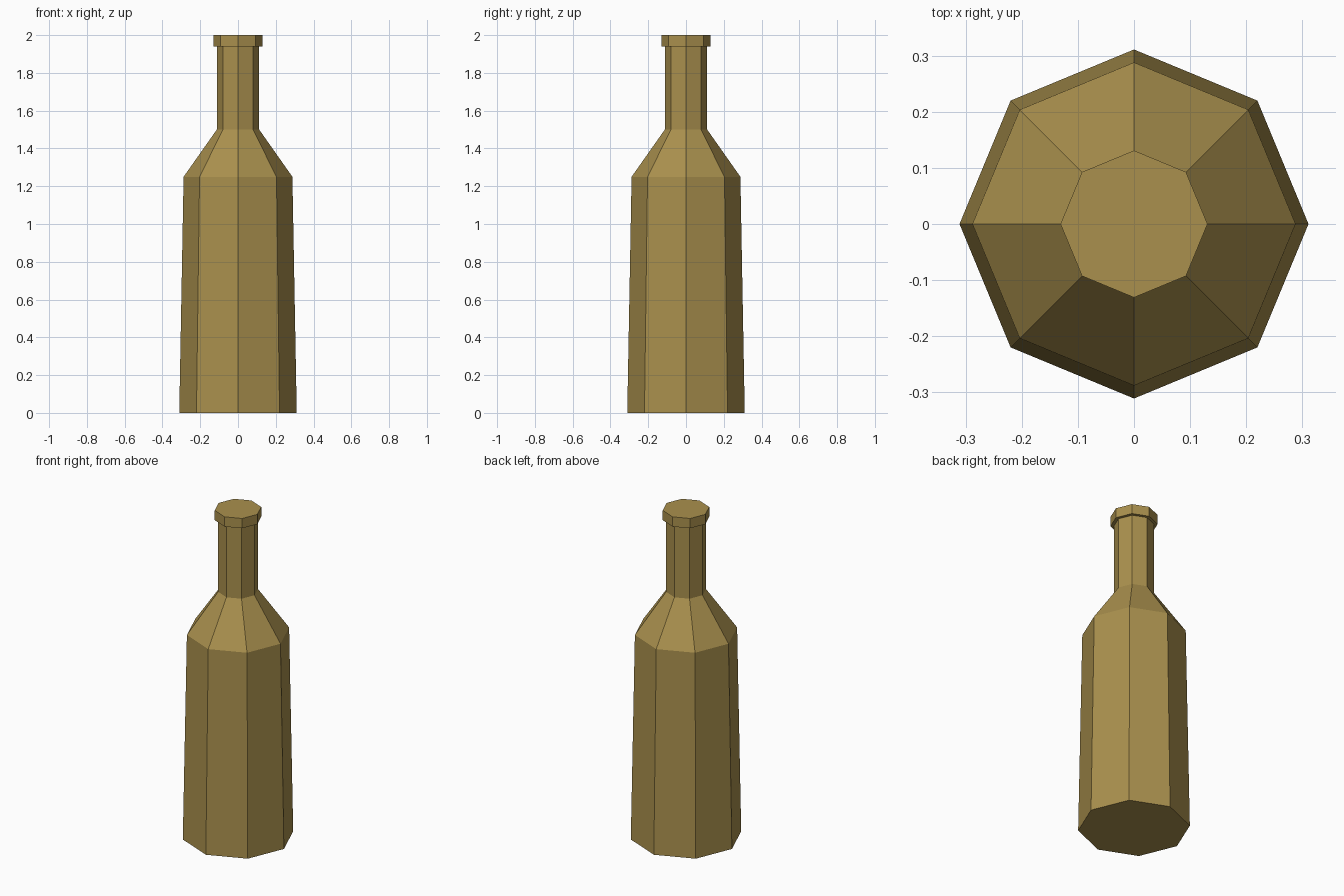
import bpy, bmesh
from math import cos, sin, pi

if "Cube" in bpy.data.objects:
    bpy.data.objects.remove(bpy.data.objects["Cube"])

SIDES = 8
# (radius, height) profile: body, shoulder, neck, lip
PROFILE = [(0.311, 0.0), (0.288, 1.25), (0.112, 1.5),
           (0.112, 1.94), (0.131, 1.94), (0.131, 2.0)]

# Lathe the profile into eight flat sides, corners on the axes
bm = bmesh.new()
rings = [[bm.verts.new((r * cos(2 * pi * i / SIDES), r * sin(2 * pi * i / SIDES), z))
          for i in range(SIDES)] for r, z in PROFILE]
for low, high in zip(rings, rings[1:]):
    for i in range(SIDES):
        j = (i + 1) % SIDES
        bm.faces.new((low[i], low[j], high[j], high[i]))

# Closed base and top
bm.faces.new(rings[0][::-1])
bm.faces.new(rings[-1])

mesh = bpy.data.meshes.new("bottle")
bm.to_mesh(mesh)
bm.free()
bottle = bpy.data.objects.new("bottle", mesh)
bpy.context.collection.objects.link(bottle)

# Amber brown glass
mat = bpy.data.materials.new("amber_brown")
mat.diffuse_color = (0.40, 0.28, 0.075, 1)
mat.use_nodes = True
mat.node_tree.nodes["Principled BSDF"].inputs["Base Color"].default_value = mat.diffuse_color
mesh.materials.append(mat)
